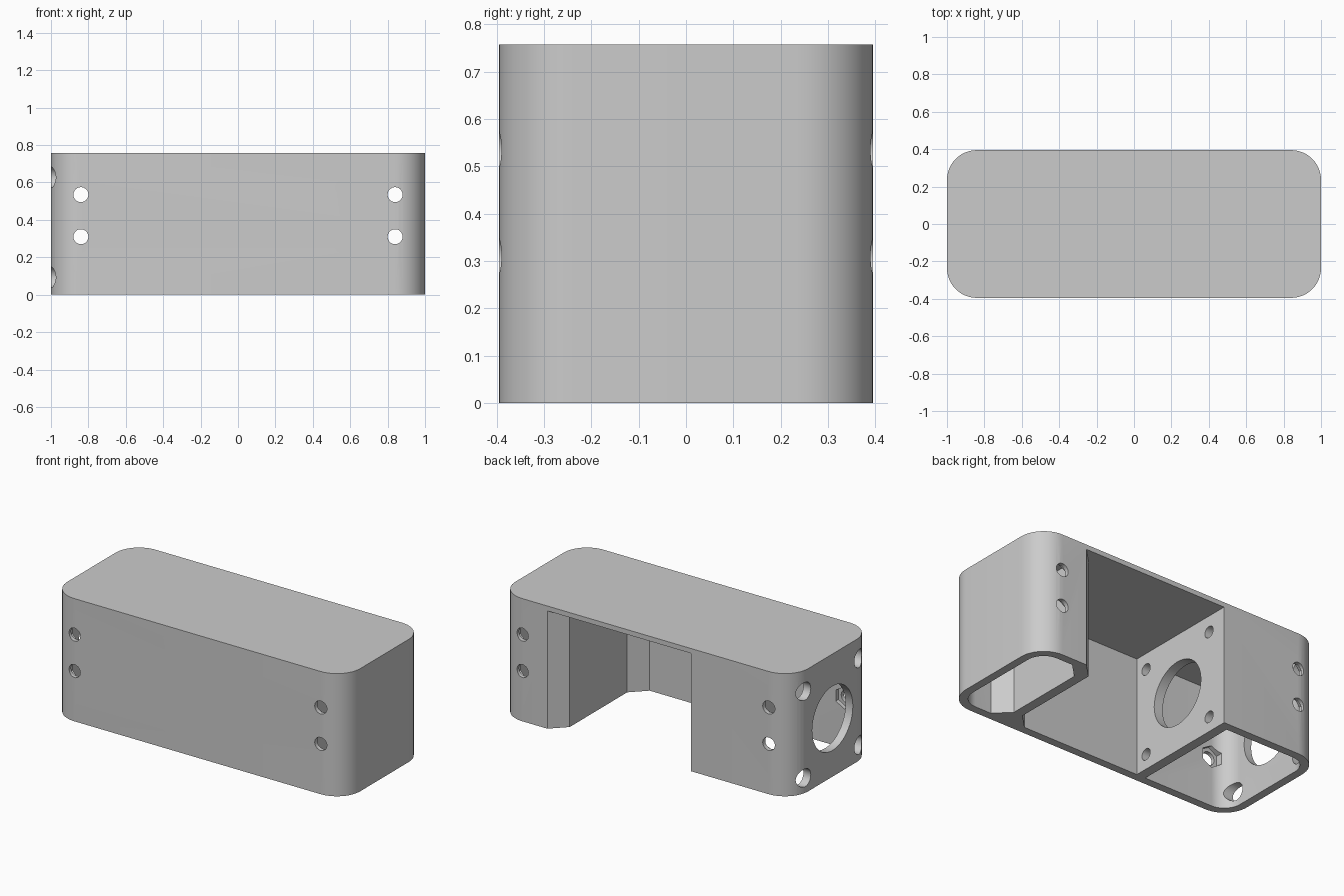
import bpy, bmesh, math
from mathutils import Matrix

cube = bpy.data.objects.get("Cube")
if cube:
    bpy.data.objects.remove(cube, do_unlink=True)

HX, HY, H = 1.0, 0.395, 0.757      # outer half sizes and height
WALL, CEIL = 0.05, 0.727           # wall thickness, underside of the lid
IY = HY - WALL
CH = 0.09                          # corner chamfer

grey = bpy.data.materials.new("light grey plastic")
grey.use_nodes = True
COLOR = (0.6, 0.6, 0.6, 1)
grey.diffuse_color = COLOR
grey.node_tree.nodes["Principled BSDF"].inputs["Base Color"].default_value = COLOR


def make_object(name, bm):
    bmesh.ops.recalc_face_normals(bm, faces=bm.faces)
    mesh = bpy.data.meshes.new(name)
    bm.to_mesh(mesh)
    bm.free()
    obj = bpy.data.objects.new(name, mesh)
    bpy.context.collection.objects.link(obj)
    return obj


def prism(name, outline, z0, z1):
    bm = bmesh.new()
    base = bm.faces.new([bm.verts.new((x, y, z0)) for x, y in outline])
    top = bmesh.ops.extrude_face_region(bm, geom=[base])["geom"]
    verts = [g for g in top if isinstance(g, bmesh.types.BMVert)]
    bmesh.ops.translate(bm, verts=verts, vec=(0, 0, z1 - z0))
    return make_object(name, bm)


def rounded(x0, x1, y, r0, r1, steps=12):
    """Outline of a rectangle; r0 rounds the x0 corners, r1 the x1 corners."""
    pts = []
    corners = ((x1, y, r1, 0), (x0, y, r0, 90), (x0, -y, r0, 180), (x1, -y, r1, 270))
    for cx, cy, r, start in corners:
        if r == 0:
            pts.append((cx, cy))
            continue
        mx = cx - math.copysign(r, cx - (x0 + x1) / 2)
        my = cy - math.copysign(r, cy)
        for i in range(steps + 1):
            a = math.radians(start + 90 * i / steps)
            pts.append((mx + r * math.cos(a), my + r * math.sin(a)))
    return pts


def rod(name, axis, center, radius, length, sides=32):
    bm = bmesh.new()
    turn = Matrix.Rotation(math.pi / 2, 4, "Y" if axis == "X" else "X")
    bmesh.ops.create_cone(bm, cap_ends=True, segments=sides, radius1=radius,
                          radius2=radius, depth=length,
                          matrix=Matrix.Translation(center) @ turn)
    return make_object(name, bm)


# Outer rounded block
housing = prism("housing", rounded(-HX, HX, HY, 0.16, 0.16), 0, H)
housing.data.materials.append(grey)

cutters = []

# Middle bay, open at the back and below, with chamfered right end
DIV_L, DIV_R, DIV_T = -0.31, 0.58, 0.06
bay = [(DIV_L, -IY), (DIV_R - CH, -IY), (DIV_R, CH - IY), (DIV_R, HY - CH),
       (DIV_R + CH, HY), (DIV_R + CH, HY + 0.1), (DIV_L, HY + 0.1)]
cutters.append(prism("bay_cutter", bay, -0.1, CEIL))

# Motor compartment
cutters.append(prism("motor_cutter",
                     rounded(-HX + WALL, DIV_L - DIV_T, IY, 0.11, 0), -0.1, CEIL))

# End compartment with chamfers by the divider
end = rounded(DIV_R + DIV_T, HX - WALL, IY, 0, 0.11)
x0 = DIV_R + DIV_T
outline = []
for p in end:
    if abs(p[0] - x0) < 1e-6:
        s = math.copysign(1, p[1])
        pair = [(x0 + CH, s * IY), (x0, s * (IY - CH))]
        outline += pair if s > 0 else pair[::-1]
    else:
        outline.append(p)
cutters.append(prism("end_cutter", outline, -0.1, CEIL))

# Shaft openings and motor screw holes in the end wall and the divider
MZ, SP = 0.36, 0.267
for x, hole in ((-HX, 0.055), (DIV_L - DIV_T / 2, 0.035)):
    cutters.append(rod("shaft_cutter", "X", (x, 0, MZ), 0.198, 0.24, 48))
    for sy in (-1, 1):
        for sz in (-1, 1):
            cutters.append(rod("screw_cutter", "X", (x, sy * SP, MZ + sz * SP), hole, 0.24))

# Side mounting holes with hexagonal nut recesses inside
for x in (-0.84, 0.84):
    for z in (0.31, 0.535):
        cutters.append(rod("side_cutter", "Y", (x, 0, z), 0.04, 1.0))
        cutters.append(rod("nut_cutter", "Y", (x, 0, z), 0.068, 2 * IY + 0.05, 6))

# Carve the block
bpy.context.view_layer.objects.active = housing
for cutter in cutters:
    mod = housing.modifiers.new("cut", "BOOLEAN")
    mod.operation = "DIFFERENCE"
    mod.solver = "EXACT"
    mod.object = cutter
    cutter.hide_render = True
    bpy.ops.object.modifier_apply(modifier=mod.name)
    bpy.data.objects.remove(cutter, do_unlink=True)

for o in bpy.context.selected_objects:
    o.select_set(False)
housing.select_set(True)
bpy.ops.object.shade_smooth_by_angle(angle=math.radians(30))
